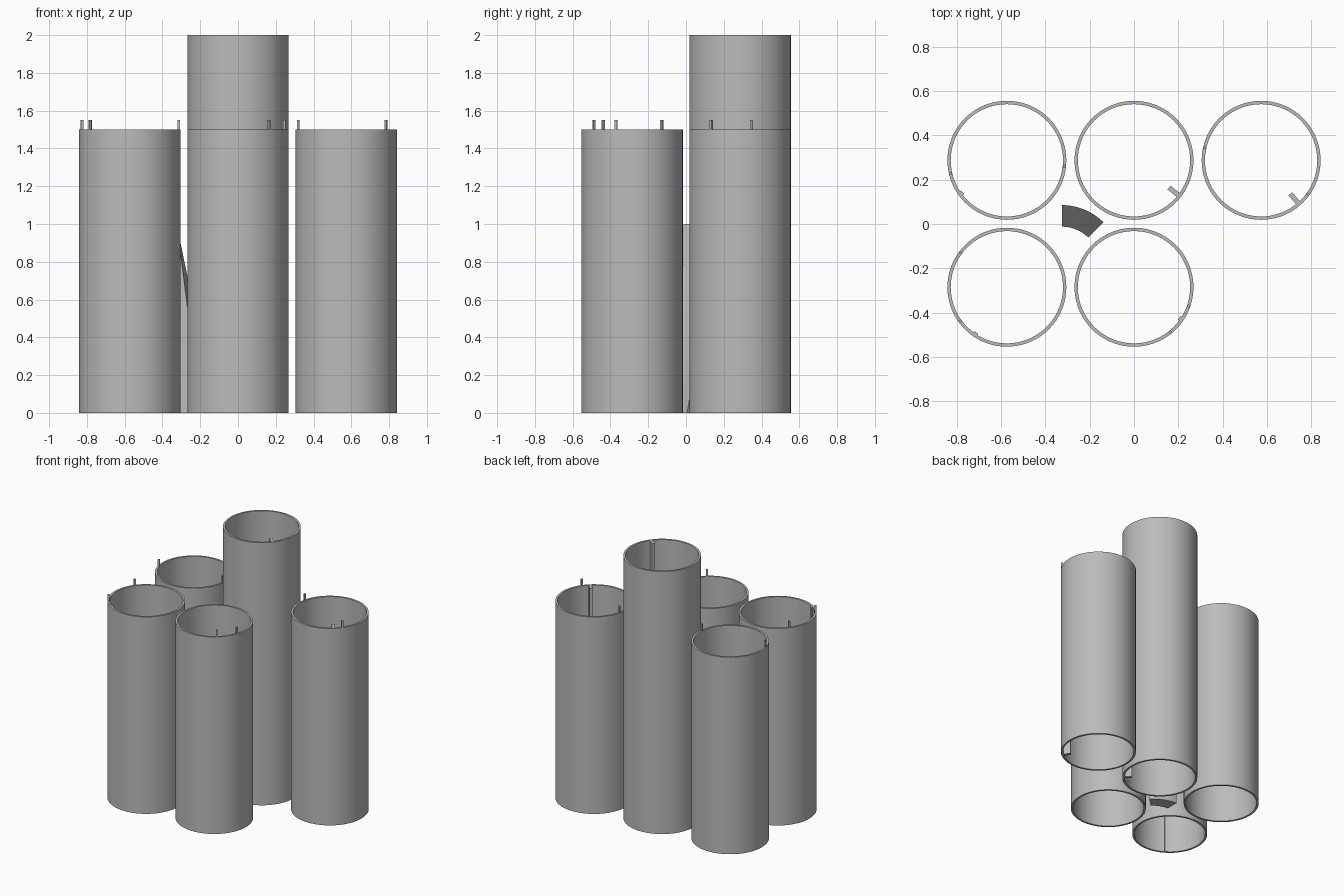
import bpy, bmesh, math
from mathutils import Matrix, Vector

if "Cube" in bpy.data.objects:
    bpy.data.objects.remove(bpy.data.objects["Cube"])

R_OUT, R_IN, LOW, TALL = 0.268, 0.253, 1.5, 2.0
grey = bpy.data.materials.new("plain grey")
grey.diffuse_color = (0.5, 0.5, 0.5, 1)
grey.use_nodes = True
grey.node_tree.nodes["Principled BSDF"].inputs["Base Color"].default_value = grey.diffuse_color


def finish(name, bm, smooth=False):
    bmesh.ops.recalc_face_normals(bm, faces=bm.faces)
    me = bpy.data.meshes.new(name)
    bm.to_mesh(me)
    bm.free()
    me.materials.append(grey)
    ob = bpy.data.objects.new(name, me)
    bpy.context.collection.objects.link(ob)
    if smooth:
        bpy.ops.object.select_all(action='DESELECT')
        ob.select_set(True)
        bpy.context.view_layer.objects.active = ob
        bpy.ops.object.shade_smooth_by_angle(angle=math.radians(30))
    return ob


def arc_solid(name, centre, r0, r1, a0, a1, n, top):
    """Ring or ring segment with a top height given by the angle fraction."""
    bm = bmesh.new()
    closed = abs(a1 - a0) >= 360
    rows = []
    for i in range(n if closed else n + 1):
        t = i / n
        a = math.radians(a0 + (a1 - a0) * t)
        c, s = math.cos(a), math.sin(a)
        rows.append([bm.verts.new((centre[0] + r * c, centre[1] + r * s, z))
                     for r, z in ((r0, 0), (r1, 0), (r1, top(t)), (r0, top(t)))])
    pairs = list(zip(rows, rows[1:]))
    if closed:
        pairs.append((rows[-1], rows[0]))
    else:
        bm.faces.new(rows[0])
        bm.faces.new(rows[-1])
    for p, q in pairs:
        for k in range(4):
            m = (k + 1) % 4
            bm.faces.new((p[k], p[m], q[m], q[k]))
    return finish(name, bm, True)


def radial_box(name, centre, angle, r0, r1, width, z0, z1):
    """Box whose length points away from the tube axis."""
    bm = bmesh.new()
    a = math.radians(angle)
    mat = (Matrix.Translation((centre[0], centre[1], 0)) @ Matrix.Rotation(a, 4, 'Z')
           @ Matrix.Translation(((r0 + r1) / 2, 0, (z0 + z1) / 2))
           @ Matrix.Diagonal((r1 - r0, width, z1 - z0, 1)))
    bmesh.ops.create_cube(bm, size=1, matrix=mat)
    return finish(name, bm)


# name, centre, height, peg angles, inner rib (angle, inner radius, width)
tubes = [
    ("back_left", (-0.573, 0.287), LOW, (193, -6), (216, 0.246, 0.02)),
    ("back_middle", (0, 0.287), TALL, (), (-38, 0.2, 0.022)),
    ("back_right", (0.573, 0.287), LOW, (167, -36), (-49, 0.2, 0.022)),
    ("front_left", (-0.573, -0.285), LOW, (143, 216), (236, 0.246, 0.02)),
    ("front_middle", (0, -0.285), LOW, (-19, -51), (-34, 0.246, 0.02)),
]
for name, c, h, pegs, rib in tubes:
    arc_solid(name + "_tube", c, R_IN, R_OUT, 0, 360, 72, lambda t, h=h: h)
    radial_box(name + "_rib", c, rib[0], rib[1], R_IN + 0.005, rib[2], 0, h)
    for i, a in enumerate(pegs):
        radial_box(f"{name}_peg_{i + 1}", c, a, R_IN + 0.001, R_OUT - 0.001, 0.012, h - 0.01, h + 0.05)

# Steep curved wedge between the tubes
arc_solid("curved_ramp", (-0.325, -0.18), 0.168, 0.265, 90, 45, 16,
          lambda t: max(1 - t, 0.01))
